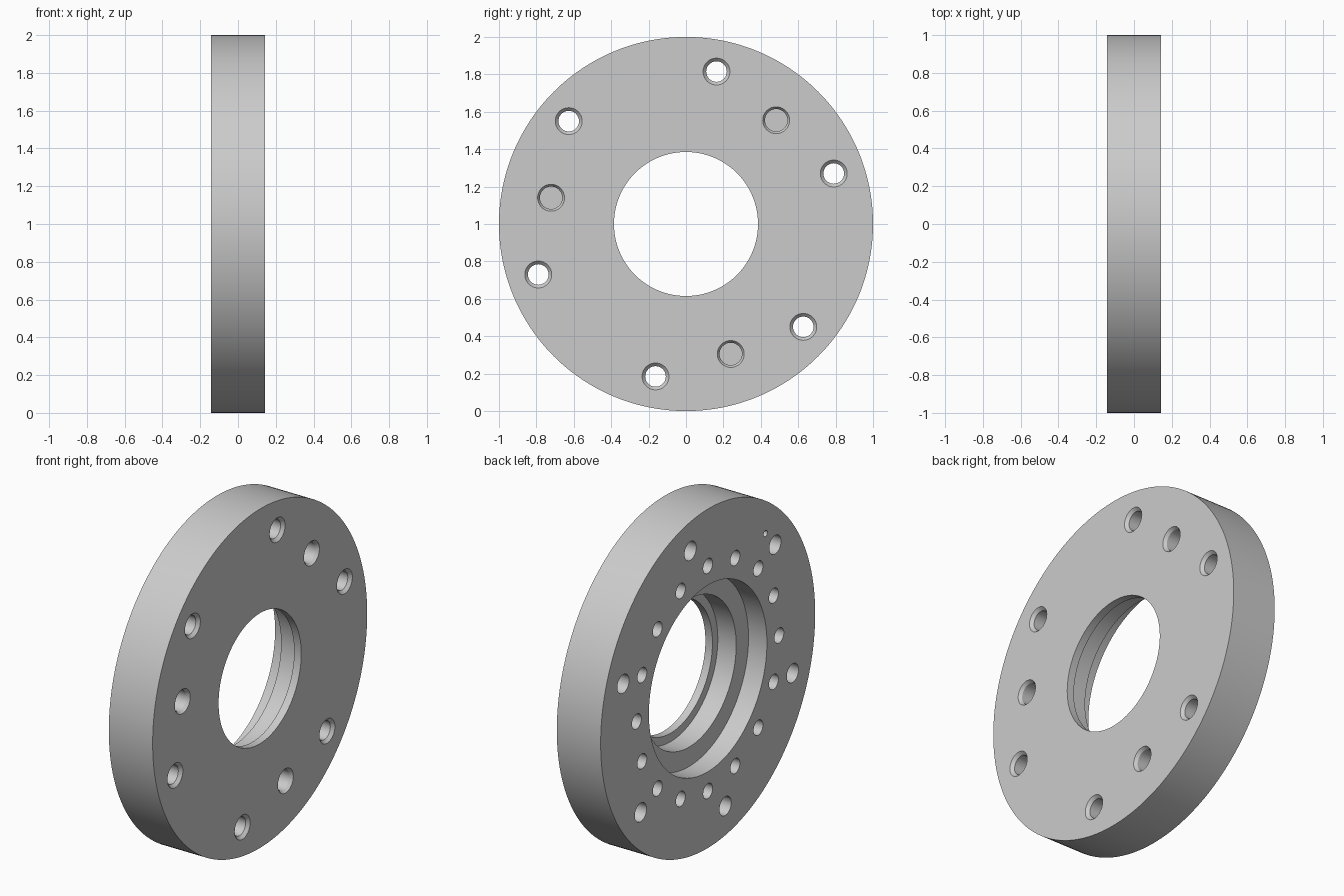
import bpy
import bmesh
from math import cos, sin, pi, radians, hypot, atan2

cube = bpy.data.objects.get("Cube")
if cube:
    bpy.data.objects.remove(cube, do_unlink=True)

HALF = 0.143       # half of the plate thickness
CENTRE = 1.0       # height of the plate axis
OVER = 0.02        # how far cutters reach past a face


def revolve(bm, profile, segments, y=0.0, z=0.0, ring=False):
    """Turn (x, radius) points round an axis along x; close as a ring or with caps."""
    loops = []
    for x, r in profile:
        loops.append([bm.verts.new((x, y + r * cos(2 * pi * i / segments),
                                    CENTRE + z + r * sin(2 * pi * i / segments)))
                      for i in range(segments)])
    pairs = list(zip(loops, loops[1:]))
    if ring:
        pairs.append((loops[-1], loops[0]))
    else:
        bm.faces.new(loops[0])
        bm.faces.new(loops[-1])
    for a, b in pairs:
        for i in range(segments):
            j = (i + 1) % segments
            bm.faces.new((a[i], a[j], b[j], b[i]))


def finish(bm, name):
    bmesh.ops.recalc_face_normals(bm, faces=bm.faces[:])
    mesh = bpy.data.meshes.new(name)
    bm.to_mesh(mesh)
    bm.free()
    obj = bpy.data.objects.new(name, mesh)
    bpy.context.collection.objects.link(obj)
    return obj


# Plain grey metal
metal = bpy.data.materials.new("grey_metal")
metal.use_nodes = True
grey = (0.6, 0.6, 0.6, 1.0)
metal.diffuse_color = grey
metal.node_tree.nodes["Principled BSDF"].inputs["Base Color"].default_value = grey

# Flange plate with a stepped bore, wide on the left side
bm = bmesh.new()
LEDGE_1, LEDGE_2 = -HALF + 0.12, -HALF + 0.24
revolve(bm, [(-HALF, 1.0), (HALF, 1.0), (HALF, 0.385), (LEDGE_2, 0.385),
             (LEDGE_2, 0.435), (LEDGE_1, 0.435), (LEDGE_1, 0.55), (-HALF, 0.55)],
        192, ring=True)
plate = finish(bm, "flange_plate")
plate.data.materials.append(metal)

# Hole cutters
bm = bmesh.new()


def countersunk(y, z, radius, end):
    rim = 0.072
    depth = 0.018
    slope = (rim - radius) / depth
    revolve(bm, [(end, radius), (HALF - depth, radius),
                 (HALF + OVER, rim + slope * OVER)], 32, y, z)


# Six through bolt holes, in opposite pairs
for y, z in ((0.163, 0.815), (0.79, 0.27), (0.627, -0.55)):
    for s in (1, -1):
        countersunk(s * y, s * z, 0.055, -HALF - OVER)

# Three blind holes on the right side
for i in range(3):
    a = radians(49 + 120 * i)
    countersunk(0.735 * cos(a), 0.735 * sin(a), 0.06, HALF - 0.13)

# Sixteen blind holes round the wide bore
for i in range(16):
    a = 2 * pi * i / 16
    revolve(bm, [(-HALF - OVER, 0.044), (-HALF + 0.12, 0.044)], 32,
            0.664 * cos(a), 0.664 * sin(a))

# Small locating pin hole
revolve(bm, [(-HALF - OVER, 0.018), (-HALF + 0.08, 0.018)], 20, -0.537, 0.65)

cutter = finish(bm, "hole_cutter")
cutter.hide_render = True

# Cut the holes, then drop the cutter
cut = plate.modifiers.new("holes", 'BOOLEAN')
cut.operation = 'DIFFERENCE'
cut.solver = 'EXACT'
cut.object = cutter
bpy.ops.object.select_all(action='DESELECT')
plate.select_set(True)
bpy.context.view_layer.objects.active = plate
bpy.ops.object.modifier_apply(modifier=cut.name)
bpy.data.objects.remove(cutter, do_unlink=True)
bpy.ops.object.shade_smooth_by_angle(angle=radians(25))
